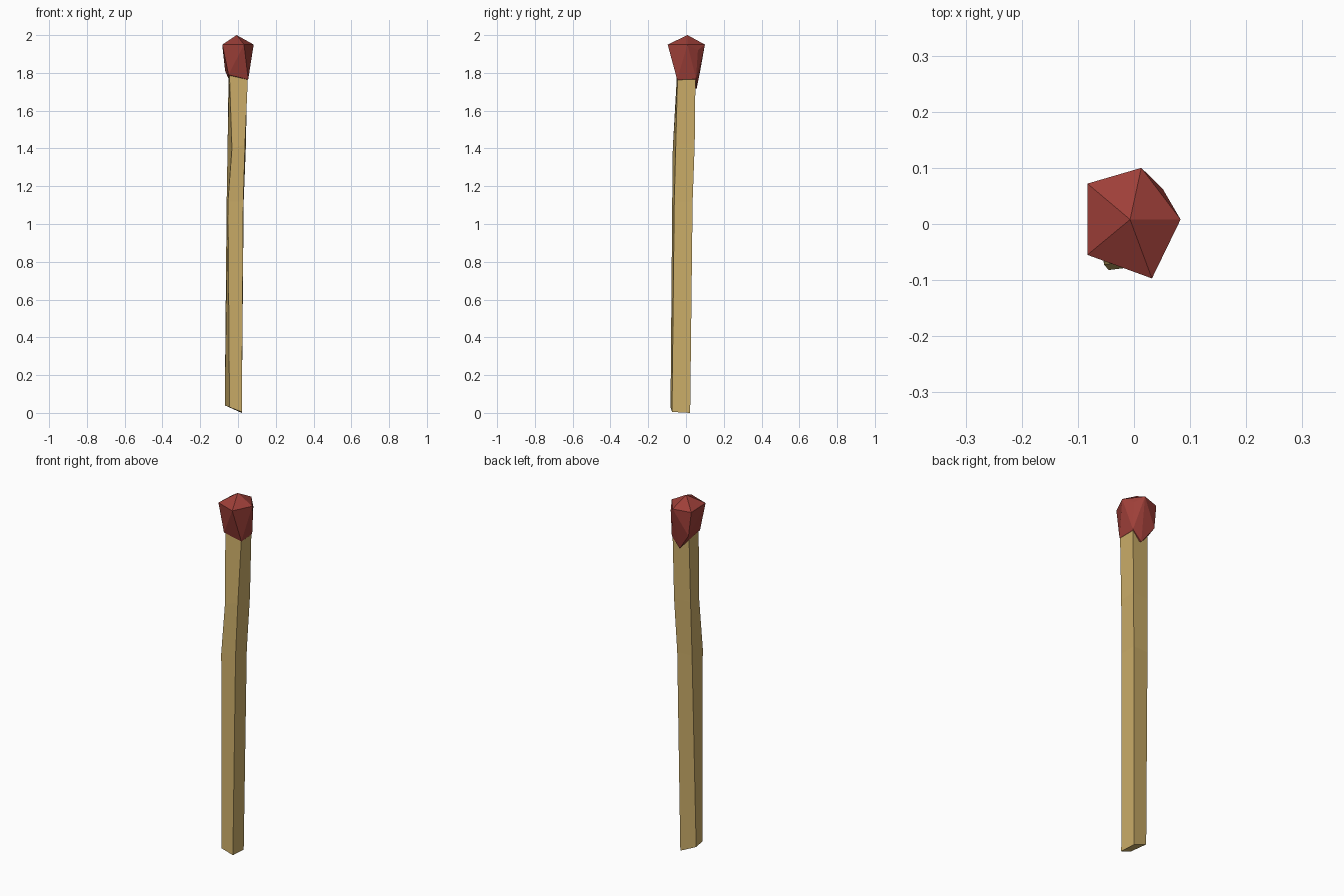
import bpy, bmesh

if "Cube" in bpy.data.objects:
    bpy.data.objects.remove(bpy.data.objects["Cube"])


def make_object(name, bm, color):
    bmesh.ops.recalc_face_normals(bm, faces=bm.faces[:])
    mesh = bpy.data.meshes.new(name)
    bm.to_mesh(mesh)
    bm.free()
    mat = bpy.data.materials.new(name + "_paint")
    mat.diffuse_color = color
    mat.use_nodes = True
    mat.node_tree.nodes["Principled BSDF"].inputs["Base Color"].default_value = mat.diffuse_color
    mesh.materials.append(mat)
    obj = bpy.data.objects.new(name, mesh)
    bpy.context.collection.objects.link(obj)
    return obj


# Stick: four-cornered sections lofted upward, with a slight bend and skewed foot
sections = [
    [(-0.045, -0.082, 0.03), (0.02, -0.074, 0.005), (0.02, 0.022, 0.0), (-0.07, 0.01, 0.04)],
    [(-0.053, -0.073, 1.12), (0.028, -0.062, 1.12), (0.03, 0.035, 1.12), (-0.06, 0.032, 1.12)],
    [(-0.032, -0.07, 1.40), (0.037, -0.054, 1.42), (0.042, 0.046, 1.42), (-0.055, 0.038, 1.42)],
    [(-0.045, -0.048, 1.79), (0.052, -0.045, 1.77), (0.048, 0.05, 1.77), (-0.05, 0.045, 1.79)],
]
bm = bmesh.new()
rings = [[bm.verts.new(p) for p in s] for s in sections]
for low, high in zip(rings, rings[1:]):
    for i in range(4):
        j = (i + 1) % 4
        bm.faces.new((low[i], low[j], high[j], high[i]))
bm.faces.new(rings[0])
bm.faces.new(rings[-1])
make_object("wooden_stick", bm, (0.6, 0.42, 0.14, 1))

# Head: faceted nugget with a five-sided crown, tapering onto the stick
crown = [(0.083, 0.008, 1.95), (0.013, 0.1, 1.95), (-0.083, 0.072, 1.945),
         (-0.083, -0.055, 1.95), (0.032, -0.097, 1.95)]
collar = [(0.054, -0.047, 1.765), (0.051, 0.053, 1.77), (0.0, 0.056, 1.715),
          (-0.068, 0.075, 1.81), (-0.053, 0.047, 1.775), (-0.05, -0.053, 1.79)]
extra = [(-0.007, 0.008, 2.0), (0.051, 0.063, 1.92)]
bm = bmesh.new()
for p in crown + collar + extra:
    bm.verts.new(p)
hull = bmesh.ops.convex_hull(bm, input=bm.verts[:])
loose = [v for v in bm.verts if not v.link_faces]
bmesh.ops.delete(bm, geom=loose, context='VERTS')
make_object("match_head", bm, (0.34, 0.05, 0.04, 1))
